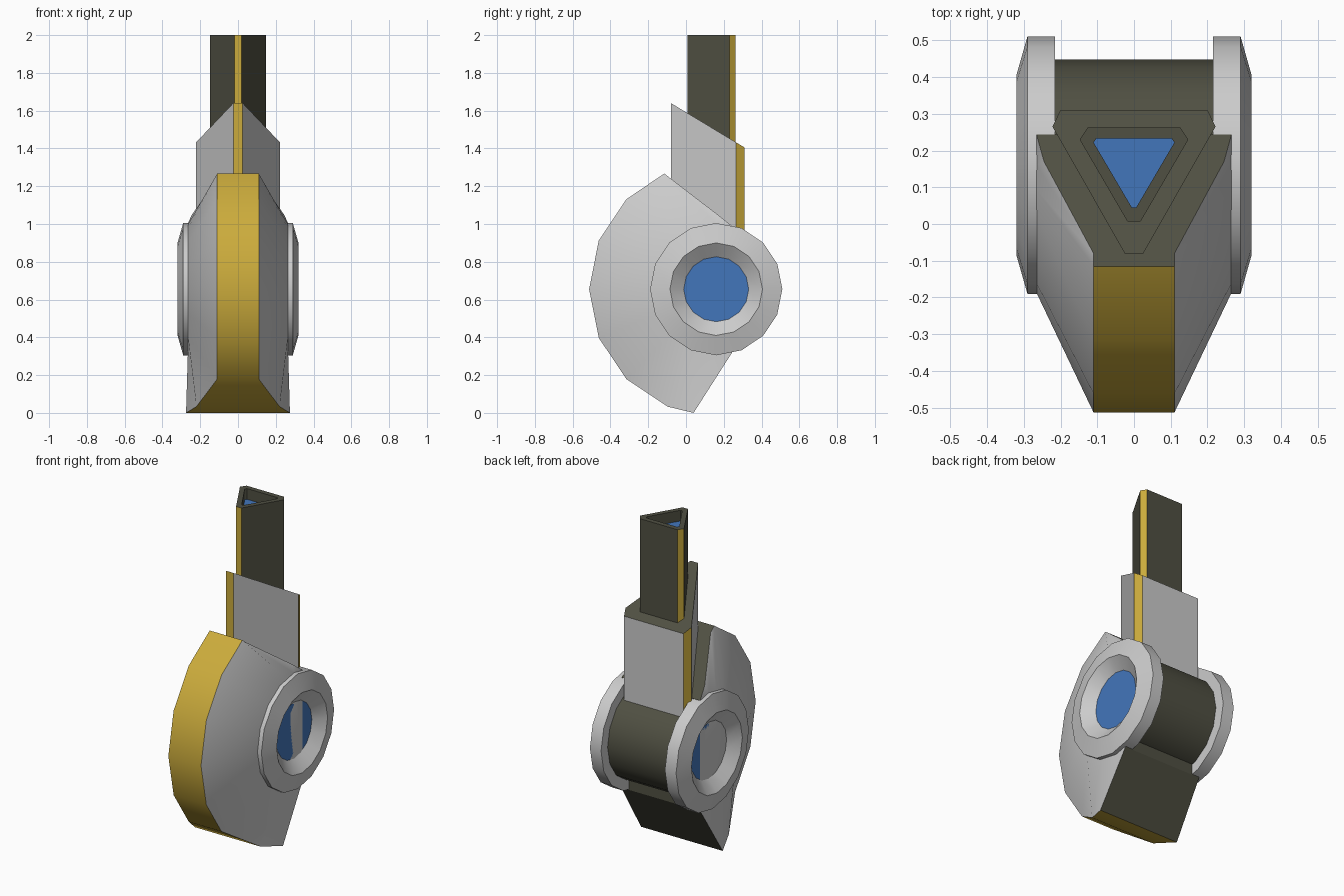
import bpy, math
from math import sin, cos, radians, pi

if "Cube" in bpy.data.objects:
    bpy.data.objects.remove(bpy.data.objects["Cube"])

def material(name, col):
    m = bpy.data.materials.new(name)
    m.diffuse_color = (*col, 1)
    m.use_nodes = True
    m.node_tree.nodes["Principled BSDF"].inputs["Base Color"].default_value = m.diffuse_color
    return m

GREY, DARK, GOLD, BLUE = range(4)
MATS = [material("grey", (.65, .65, .65)), material("dark_olive", (.08, .08, .055)),
        material("gold", (.60, .41, .045)), material("blue", (.055, .18, .50))]
CY, CZ, N = .16, .655, 16          # hub centre in the side view, side count

def build(name, verts, faces, smooth=True):
    """faces: list of (vertex indices, material)"""
    import bmesh
    me = bpy.data.meshes.new(name)
    me.from_pydata(verts, [], [f for f, _ in faces])
    for m in MATS:
        me.materials.append(m)
    for p, (_, mi) in zip(me.polygons, faces):
        p.material_index = mi
    bm = bmesh.new()
    bm.from_mesh(me)
    bmesh.ops.recalc_face_normals(bm, faces=bm.faces)
    bm.to_mesh(me)
    bm.free()
    ob = bpy.data.objects.new(name, me)
    bpy.context.collection.objects.link(ob)
    if smooth:
        bpy.ops.object.select_all(action='DESELECT')
        ob.select_set(True)
        bpy.context.view_layer.objects.active = ob
        bpy.ops.object.shade_smooth_by_angle(angle=radians(30))
    return ob

def lathe(name, prof, mats, cap_mats):
    """Turn an (x, radius) profile round the hub axis."""
    verts = [(x, CY + r * cos(2 * pi * i / N), CZ + r * sin(2 * pi * i / N))
             for x, r in prof for i in range(N)]
    faces = [((k * N + i, k * N + (i + 1) % N, (k + 1) * N + (i + 1) % N, (k + 1) * N + i), m)
             for k, m in enumerate(mats) for i in range(N)]
    last = (len(prof) - 1) * N
    faces += [(tuple(range(N)), cap_mats[0]), (tuple(range(last, last + N)), cap_mats[1])]
    return build(name, verts, faces)

# wheels with dished blue centres, and the axle drum between them
for side, s in (("right", 1), ("left", -1)):
    lathe(side + "_wheel",
          [(s * .215, .35), (s * .29, .35), (s * .32, .245), (s * .265, .172)],
          [GREY] * 3, (GREY, BLUE))
lathe("axle_drum", [(-.22, .287), (.22, .287)], [DARK], (DARK, DARK))

# shell: outer rim arc joined to a smaller arc around the wheel
def arc(r, a):
    return CY + r * cos(radians(a)), CZ + r * sin(radians(a))

angles = [247.5 - 22.5 * i for i in range(7)]
outer = [(.275, .04, 0)]
outer += [(.22 if a == 247.5 else .11, *arc(.673, a)) for a in angles[:-1]]
outer += [(.11, -.115, 1.267), (.11, -.08, 1.24), (.245, .17, 1.048)]
inner = [(.265, *arc(.348, a)) for a in [270] + angles + [101, 90]]
half = outer + inner + [(.265, .243, .99), (.265, .243, .318)]
n, H = len(outer), len(half)
top_end, low_end = H - 2, H - 1
verts = half + [(-x, y, z) for x, y, z in half]
faces = []
for o in (0, H):
    faces += [((o + i, o + i + 1, o + n + i + 1, o + n + i), GREY) for i in range(n - 1)]
    faces += [((o + n - 1, o + top_end, o + 2 * n - 1), GREY),
              ((o, o + n, o + low_end), GREY),
              (tuple(o + i for i in range(n, H)), GREY)]
faces += [((i, i + 1, H + i + 1, H + i), GOLD if i < n - 3 else DARK) for i in range(n - 1)]
faces += [((n - 1, top_end, H + top_end, H + n - 1), DARK),
          ((0, low_end, H + low_end, H), DARK),
          ((top_end, low_end, H + low_end, H + top_end), DARK)]
build("shell", verts, faces)

# triangular prisms with gold chamfered corners
def mirrored(pts):
    return pts + [(-x, y) for x, y in reversed(pts)]

def prism_sides(rings, mat):
    k = len(rings[0])
    faces = [((i, (i + 1) % k, k + (i + 1) % k, k + i), GOLD if i % 2 else mat)
             for i in range(k)]
    return faces, k

# neck block with a sloping top
neck = mirrored([(.025, -.08), (.222, .265), (.20, .31)])
low = [(x, y, .80) for x, y in neck]
high = [(x, y, 1.64 - (y + .08) * .603) for x, y in neck]
faces, k = prism_sides((low, high), GREY)
build("neck_block", low + high, faces + [(tuple(range(k)), DARK), (tuple(range(k, 2 * k)), DARK)], False)

# hollow post with a blue floor inside the open top
post = mirrored([(.018, .007), (.148, .23), (.126, .263)])
bore = mirrored([(.006, .045), (.110, .222), (.102, .233)])
rings = [[(x, y, z) for x, y in sec] for sec, z in
         ((post, 1.35), (post, 2.0), (bore, 2.0), (bore, 1.935))]
faces, k = prism_sides(rings, DARK)
for r in (1, 2):
    faces += [((r * k + i, r * k + (i + 1) % k, (r + 1) * k + (i + 1) % k, (r + 1) * k + i), DARK)
              for i in range(k)]
faces += [(tuple(range(k)), DARK), (tuple(range(3 * k, 4 * k)), BLUE)]
build("post", sum(rings, []), faces, False)
